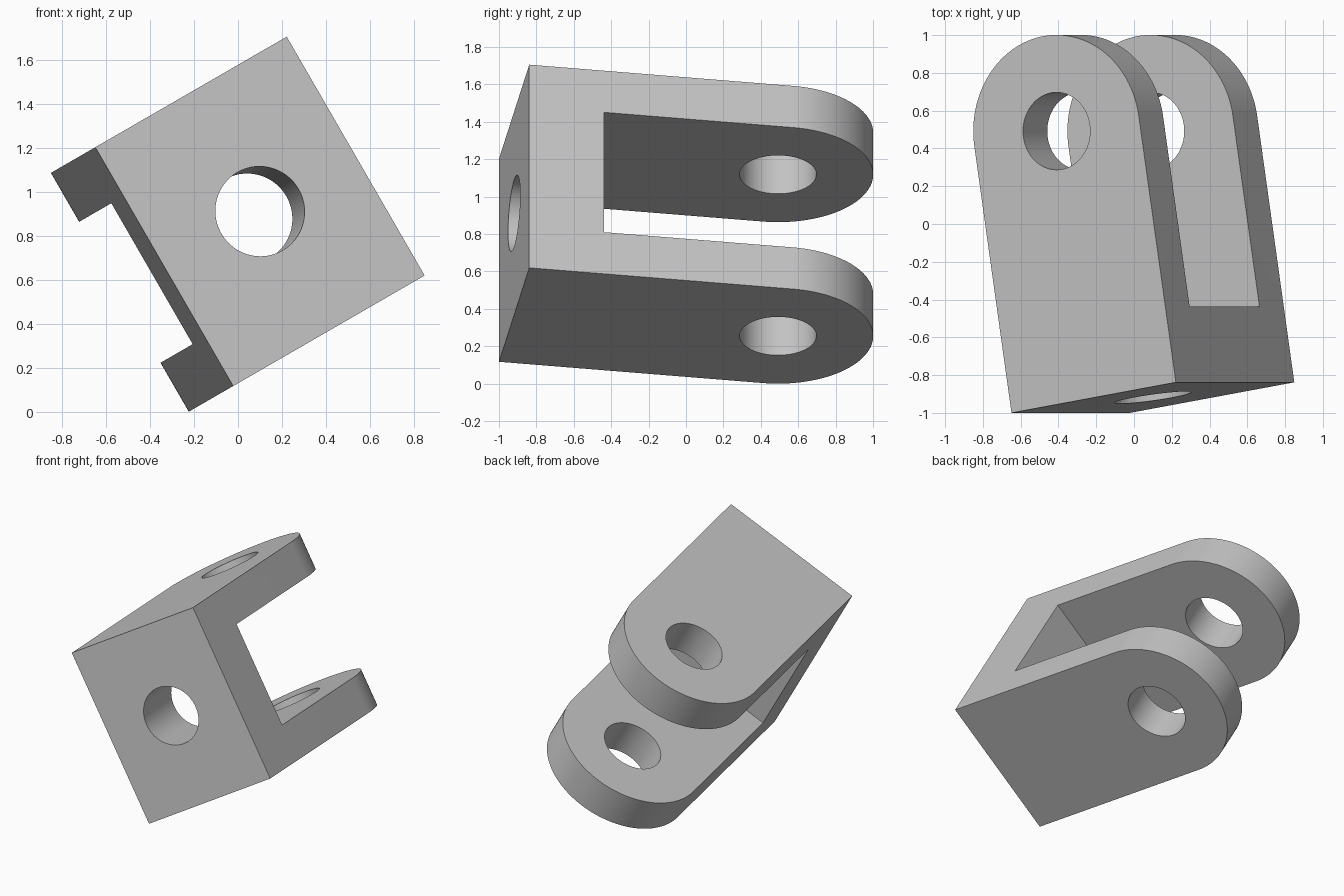
import bpy, bmesh
from math import pi, cos, sin, radians
from mathutils import Matrix, Vector

if "Cube" in bpy.data.objects:
    bpy.data.objects.remove(bpy.data.objects["Cube"], do_unlink=True)

# Dimensions: local x = width, y = depth from the front face, z = height
HALF_W = 0.509      # also the radius of the rounded prong ends
HEIGHT = 1.254
PRONG = 0.257       # prong thickness
BASE = 0.406        # thickness of the block behind the front face
PIN_Y = 1.429       # depth of the pin axis
HOLE = 0.205

# Tilted frame, with its origin at the centre of the front face
FRAME = (Matrix.Translation((0.10, -0.919, 0.911))
         @ Matrix.Rotation(radians(-30), 4, 'Y')
         @ Matrix.Rotation(radians(9.14), 4, 'Z'))

grey = bpy.data.materials.new("plain grey")
grey.use_nodes = True
grey.diffuse_color = (0.55, 0.55, 0.55, 1)
grey.node_tree.nodes["Principled BSDF"].inputs["Base Color"].default_value = grey.diffuse_color


def add_object(name, bm):
    bmesh.ops.recalc_face_normals(bm, faces=bm.faces)
    mesh = bpy.data.meshes.new(name)
    bm.to_mesh(mesh)
    bm.free()
    mesh.materials.append(grey)
    obj = bpy.data.objects.new(name, mesh)
    obj.matrix_world = FRAME
    bpy.context.collection.objects.link(obj)
    return obj


def box_cutter(name, size, centre):
    bm = bmesh.new()
    bmesh.ops.create_cube(bm, size=1, matrix=Matrix.Translation(centre) @ Matrix.Diagonal((*size, 1)))
    return add_object(name, bm)


def hole_cutter(name, length, centre, tilt=0):
    bm = bmesh.new()
    bmesh.ops.create_cone(bm, cap_ends=True, segments=96, radius1=HOLE, radius2=HOLE, depth=length,
                          matrix=Matrix.Translation(centre) @ Matrix.Rotation(tilt, 4, 'X'))
    return add_object(name, bm)


# Solid body: square at the front, rounded at the back
bm = bmesh.new()
steps = 96
outline = [(-HALF_W, 0), (HALF_W, 0)]
outline += [(HALF_W * cos(pi * i / steps), PIN_Y + HALF_W * sin(pi * i / steps)) for i in range(steps + 1)]
face = bm.faces.new([bm.verts.new((x, y, -HEIGHT / 2)) for x, y in outline])
top = bmesh.ops.extrude_face_region(bm, geom=[face])["geom"]
bmesh.ops.translate(bm, vec=Vector((0, 0, HEIGHT)), verts=[g for g in top if isinstance(g, bmesh.types.BMVert)])
clevis = add_object("clevis_bracket", bm)

# Slot between the prongs, pin hole through both prongs, mounting hole in the base
cutters = [
    box_cutter("slot_cutter", (2, 3, HEIGHT - 2 * PRONG), (0, BASE + 1.5, 0)),
    hole_cutter("pin_hole_cutter", 2, (0, PIN_Y, 0)),
    hole_cutter("mounting_hole_cutter", 1, (0, 0.2, 0), pi / 2),
]
bpy.ops.object.select_all(action='DESELECT')
clevis.select_set(True)
bpy.context.view_layer.objects.active = clevis
for cutter in cutters:
    cutter.hide_render = True
    cut = clevis.modifiers.new(cutter.name, 'BOOLEAN')
    cut.operation = 'DIFFERENCE'
    cut.solver = 'EXACT'
    cut.object = cutter
    bpy.ops.object.modifier_apply(modifier=cut.name)
    bpy.data.objects.remove(cutter, do_unlink=True)

bpy.ops.object.shade_smooth_by_angle(angle=radians(30))
